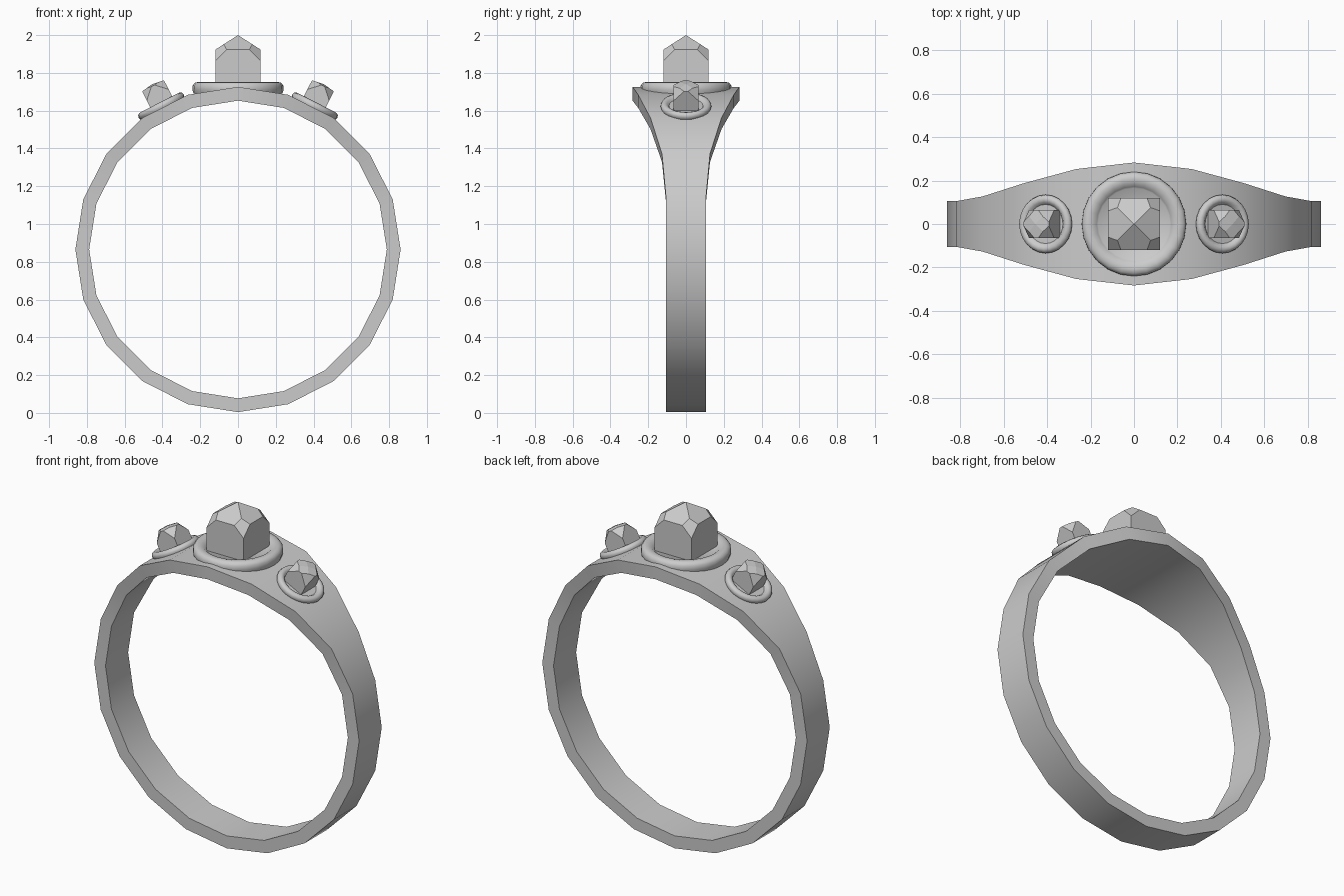
import bpy, bmesh, math
from mathutils import Vector, Matrix

if "Cube" in bpy.data.objects:
    bpy.data.objects.remove(bpy.data.objects["Cube"])

CZ, R_OUT, R_IN, N = 0.865, 0.861, 0.788, 20


def finish(name, bm, matrix=None, smooth=None):
    bmesh.ops.recalc_face_normals(bm, faces=bm.faces[:])
    if matrix:
        bm.transform(matrix)
    mesh = bpy.data.meshes.new(name)
    bm.to_mesh(mesh)
    bm.free()
    ob = bpy.data.objects.new(name, mesh)
    bpy.context.collection.objects.link(ob)
    if smooth:
        bpy.ops.object.select_all(action='DESELECT')
        ob.select_set(True)
        bpy.context.view_layer.objects.active = ob
        bpy.ops.object.shade_smooth_by_angle(angle=math.radians(smooth))
    return ob


# Band: 20-sided hoop whose width swells towards the top
def band():
    widths = [0.283, 0.253, 0.188, 0.127]  # half widths, stepping down from the top
    bm = bmesh.new()
    rings = []
    for i in range(N):
        a = math.tau * i / N
        step = min(i, N - i)
        w = widths[step] if step < len(widths) else 0.105
        ring = []
        for r, y in ((R_OUT, -w), (R_OUT, w), (R_IN, w), (R_IN, -w)):
            ring.append(bm.verts.new((r * math.sin(a), y, CZ + r * math.cos(a))))
        rings.append(ring)
    for i in range(N):
        p, q = rings[i], rings[(i + 1) % N]
        for k in range(4):
            m = (k + 1) % 4
            bm.faces.new((p[k], p[m], q[m], q[k]))
    finish("band", bm, smooth=40)


# Seat: lathed round collar with a shallow recess
def seat(name, profile, matrix, sides=24):
    bm = bmesh.new()
    vs = [bm.verts.new((r, 0, z)) for r, z in profile]
    edges = [bm.edges.new(e) for e in zip(vs, vs[1:])]
    bmesh.ops.spin(bm, geom=vs + edges, cent=(0, 0, 0), axis=(0, 0, 1),
                   angle=math.tau, steps=sides, use_duplicate=False)
    bmesh.ops.remove_doubles(bm, verts=bm.verts[:], dist=1e-4)
    finish(name, bm, matrix, smooth=50)


# Gem: square block with sliced top corners and an optional pointed crown
def gem(name, half, depth, height, cut, matrix, slope=0.0):
    bm = bmesh.new()
    bmesh.ops.create_cube(bm, size=1.0, matrix=Matrix.Translation((0, 0, (height + depth) / 2))
                          @ Matrix.Diagonal((half * 2, half * 2, height - depth, 1)))
    shoulder = height - slope * half
    planes = []
    for sx, sy in ((1, 1), (1, -1), (-1, 1), (-1, -1)):
        planes.append((Vector((sx * half, sy * half, shoulder - cut)), Vector((sx, sy, 1))))
    if slope:
        for sx, sy in ((1, 0), (-1, 0), (0, 1), (0, -1)):
            planes.append((Vector((0, 0, height)), Vector((sx * slope, sy * slope, 1))))
    for co, no in planes:
        geom = bm.verts[:] + bm.edges[:] + bm.faces[:]
        bmesh.ops.bisect_plane(bm, geom=geom, plane_co=co, plane_no=no.normalized(),
                               clear_outer=True, dist=1e-5)
        bmesh.ops.holes_fill(bm, edges=[e for e in bm.edges if e.is_boundary], sides=0)
    finish(name, bm, matrix)


band()

# Centre setting
seat("centre_seat",
     [(0, 1.69), (0.235, 1.69), (0.241, 1.71), (0.24, 1.733), (0.228, 1.748),
      (0.208, 1.752), (0.187, 1.747), (0.172, 1.735), (0.165, 1.728), (0, 1.728)],
     Matrix.Identity(4))
gem("centre_gem", 0.12, 1.70, 2.0, 0.06, Matrix.Identity(4), slope=0.64)

# Side settings, tilted onto the neighbouring band facets
for side, s in (("left", -1), ("right", 1)):
    tilt = Matrix.Rotation(s * math.radians(27), 4, 'Y')
    seat(side + "_seat",
         [(0, -0.02), (0.118, -0.02), (0.13, -0.005), (0.135, 0.01), (0.13, 0.024),
          (0.115, 0.031), (0.1, 0.025), (0.09, 0.012), (0, 0.012)],
         Matrix.Translation((s * 0.402, 0, 1.615)) @ tilt)
    gem(side + "_gem", 0.065, -0.01, 0.135, 0.055,
        Matrix.Translation((s * 0.393, 0, 1.62)) @ tilt, slope=0.15)
